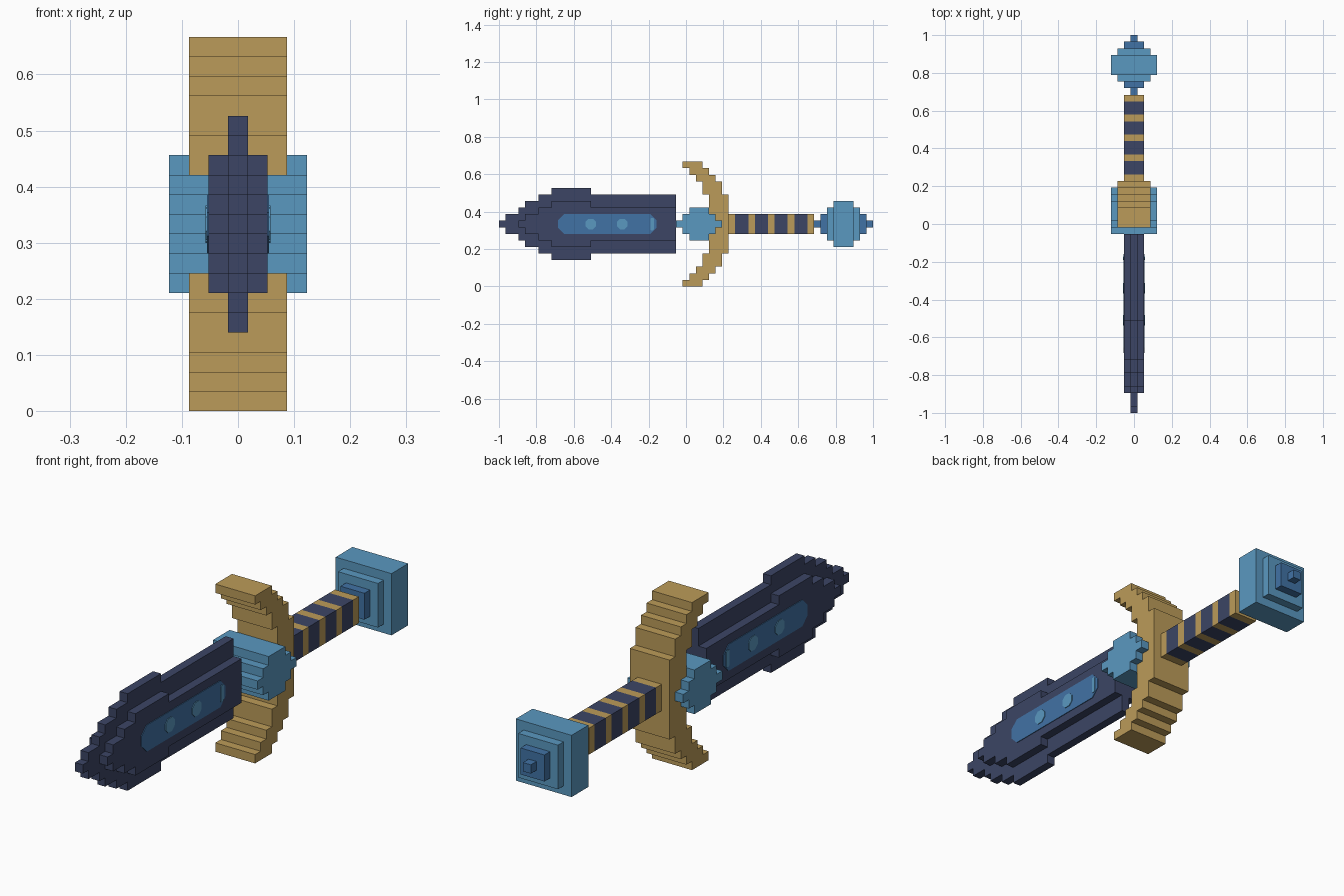
import bpy, bmesh, math

if "Cube" in bpy.data.objects:
    bpy.data.objects.remove(bpy.data.objects["Cube"], do_unlink=True)

U = 2 / 57          # size of one block
MID = 9.5 * U       # height of the long axis


def material(name, rgb):
    m = bpy.data.materials.new(name)
    m.use_nodes = True
    m.diffuse_color = (*rgb, 1)
    m.node_tree.nodes["Principled BSDF"].inputs["Base Color"].default_value = (*rgb, 1)
    return m


GOLD = material("gold", (0.50, 0.33, 0.10))
NAVY = material("navy", (0.045, 0.060, 0.130))
LIGHT = material("light blue", (0.102, 0.314, 0.527))
BLUE = material("mid blue", (0.053, 0.17, 0.376))


def prism(name, outline, x0, x1, mat):
    """Extrude an outline of (along, up) block positions across x."""
    bm = bmesh.new()
    verts = [bm.verts.new((x0 * U, a * U - 1, MID + h * U)) for a, h in outline]
    face = bm.faces.new(verts)
    ext = bmesh.ops.extrude_face_region(bm, geom=[face])
    moved = [g for g in ext["geom"] if isinstance(g, bmesh.types.BMVert)]
    bmesh.ops.translate(bm, verts=moved, vec=((x1 - x0) * U, 0, 0))
    bmesh.ops.recalc_face_normals(bm, faces=bm.faces)
    mesh = bpy.data.meshes.new(name)
    bm.to_mesh(mesh)
    bm.free()
    mesh.materials.append(mat)
    obj = bpy.data.objects.new(name, mesh)
    bpy.context.collection.objects.link(obj)
    return obj


def stepped(name, starts, end, half_width, mat):
    """Symmetric stepped shape from (start, half height) pairs."""
    stops = [s for s, _ in starts[1:]] + [end]
    top = []
    for (start, half), stop in zip(starts, stops):
        top += [(start, half), (stop, half)]
    outline = top + [(a, -h) for a, h in reversed(top)]
    return prism(name, outline, -half_width, half_width, mat)


# Blade: thin cutting edge and thicker body
stepped("blade_edge", [(0, .5), (1, 1.5), (3, 2.5), (4, 3.5), (6, 4.5), (8, 5.5), (14, 4.5)],
        27, .5, NAVY)
stepped("blade_body", [(3, .5), (4, 1.5), (6, 2.5), (8, 3.5), (14, 2.5)], 27, 1.5, NAVY)


def chamfered(a0, a1, half, cut):
    top = [(a0, half - cut), (a0 + cut, half), (a1 - cut, half), (a1, half - cut)]
    return top + [(a, -h) for a, h in reversed(top)]


# Inlaid windows and lighter spots on both blade sides
for side, sign in (("left", 1), ("right", -1)):
    prism(side + "_blade_inlay", chamfered(9, 24, 1.5, .9), sign * 1.5, sign * 1.58, BLUE)
    for centre in (14, 18.8):
        prism(side + "_inlay_spot", chamfered(centre - .8, centre + .8, .8, .45),
              sign * 1.5, sign * 1.66, LIGHT)
    prism(side + "_inlay_end", chamfered(23.1, 23.6, .95, .1), sign * 1.5, sign * 1.66, LIGHT)

# Crystal between blade and guard
stepped("guard_crystal", [(27, .5), (28, 1.5), (29, 2.5), (32, 1.5), (33, .5)], 34, 3.5, LIGHT)

# Curved cross guard: each row is three blocks deep, stepping forward outwards
levels = [9.5, 8.5, 7.5, 6.5, 4.5]
front, back = [], []
for i, high in enumerate(levels):
    low = levels[i + 1] if i < 4 else 0
    front += [(28 + i, high), (28 + i, low)]
    back += [(31 + i, high), (31 + i, low)]
front, back = front[:-1], back[:-1]
outline = (front + [(a, -h) for a, h in reversed(front)]
           + [(a, -h) for a, h in back] + list(reversed(back)))
prism("cross_guard", outline, -2.5, 2.5, GOLD)

# Grip with alternating gold rings and navy wraps
for i in range(5):
    start = 35 + 3 * i
    stepped("grip_ring", [(start, 1.5)], start + 1, 1.5, GOLD)
    if i < 4:
        stepped("grip_wrap", [(start + 1, 1.5)], start + 3, 1.5, NAVY)

# Pommel: square tiers growing and shrinking
tiers = [(48, 49, .5), (49, 50, 1.5), (50, 51, 2.5), (51, 54, 3.5),
         (54, 55, 2.5), (55, 56, 1.5), (56, 57, .5)]
for start, stop, half in tiers:
    stepped("pommel_tier", [(start, half)], stop, half, BLUE if half < 2 else LIGHT)
